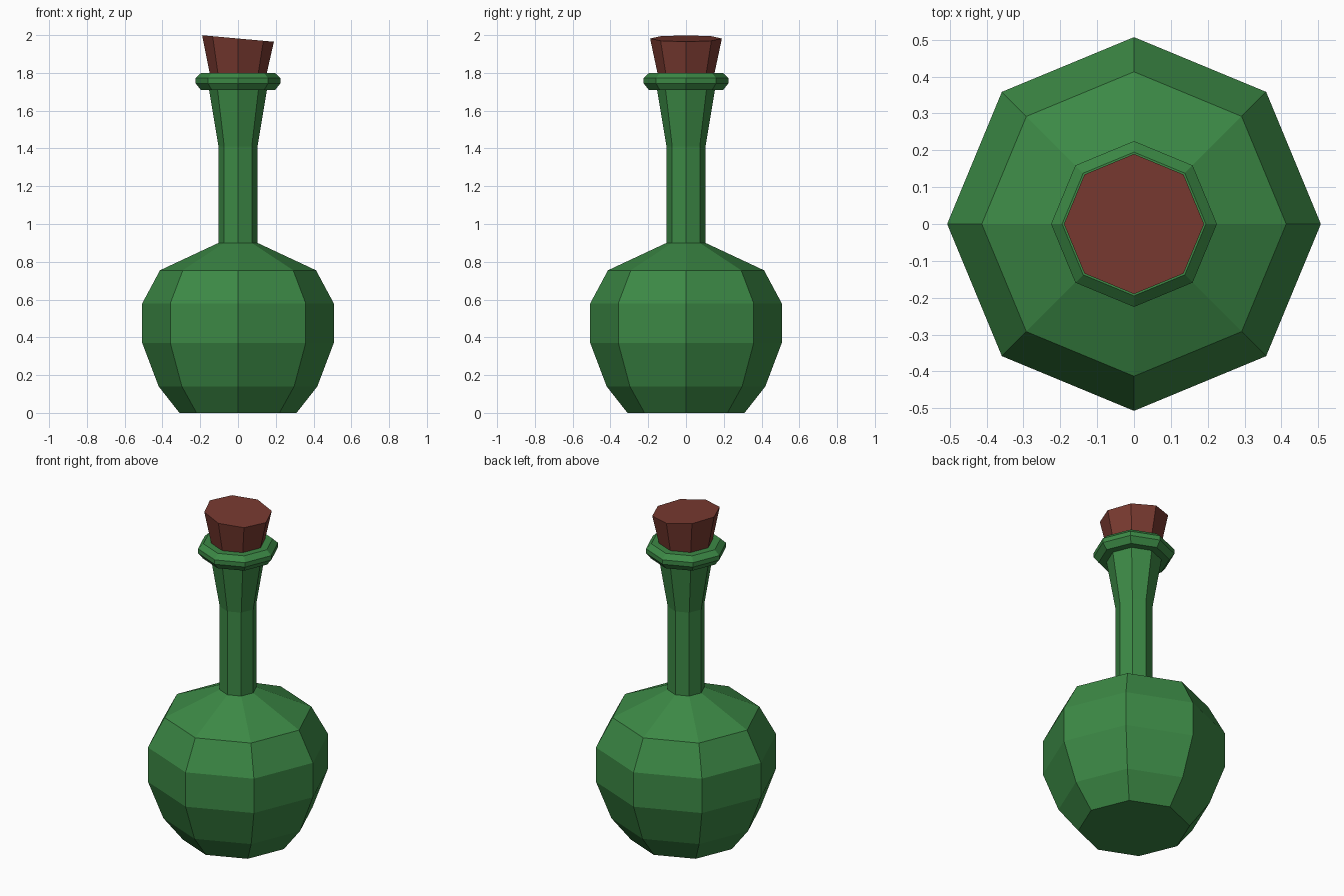
import bpy, bmesh, math

if "Cube" in bpy.data.objects:
    bpy.data.objects.remove(bpy.data.objects["Cube"])

SIDES = 8


def material(name, color):
    mat = bpy.data.materials.new(name)
    mat.diffuse_color = (*color, 1)
    mat.use_nodes = True
    mat.node_tree.nodes["Principled BSDF"].inputs["Base Color"].default_value = mat.diffuse_color
    return mat


def lathe(name, profile, mat, cap_end=False, tilt=0.0):
    """Spin (radius, height) points into a low-poly solid; tilt slants the last ring."""
    bm = bmesh.new()
    rings = []
    for i, (r, z) in enumerate(profile):
        slope = tilt if i == len(profile) - 1 else 0.0
        ring = []
        for k in range(SIDES):
            a = math.tau * k / SIDES
            x, y = r * math.cos(a), r * math.sin(a)
            ring.append(bm.verts.new((x, y, z + slope * x)))
        rings.append(ring)
    for low, high in zip(rings, rings[1:]):
        for k in range(SIDES):
            n = (k + 1) % SIDES
            bm.faces.new((low[k], low[n], high[n], high[k]))
    bm.faces.new(rings[0][::-1])
    if cap_end:
        bm.faces.new(rings[-1])
    mesh = bpy.data.meshes.new(name)
    bm.to_mesh(mesh)
    bm.free()
    mesh.materials.append(mat)
    obj = bpy.data.objects.new(name, mesh)
    bpy.context.collection.objects.link(obj)
    return obj


glass = material("green_glass", (0.045, 0.25, 0.06))
cork = material("cork", (0.19, 0.042, 0.03))

# Bottle: round body, thin neck, flared mouth with a bevelled lip
lathe("bottle", [
    (0.31, 0.0), (0.42, 0.14), (0.507, 0.37), (0.507, 0.58), (0.413, 0.755),
    (0.103, 0.90), (0.103, 1.41), (0.153, 1.71),
    (0.197, 1.71), (0.225, 1.745), (0.225, 1.772), (0.195, 1.80),
    (0.148, 1.80), (0.13, 1.70),
], glass)

# Stopper: tapered plug with a slanted top
lathe("stopper", [(0.13, 1.70), (0.19, 1.982)], cork, cap_end=True, tilt=-0.09)
